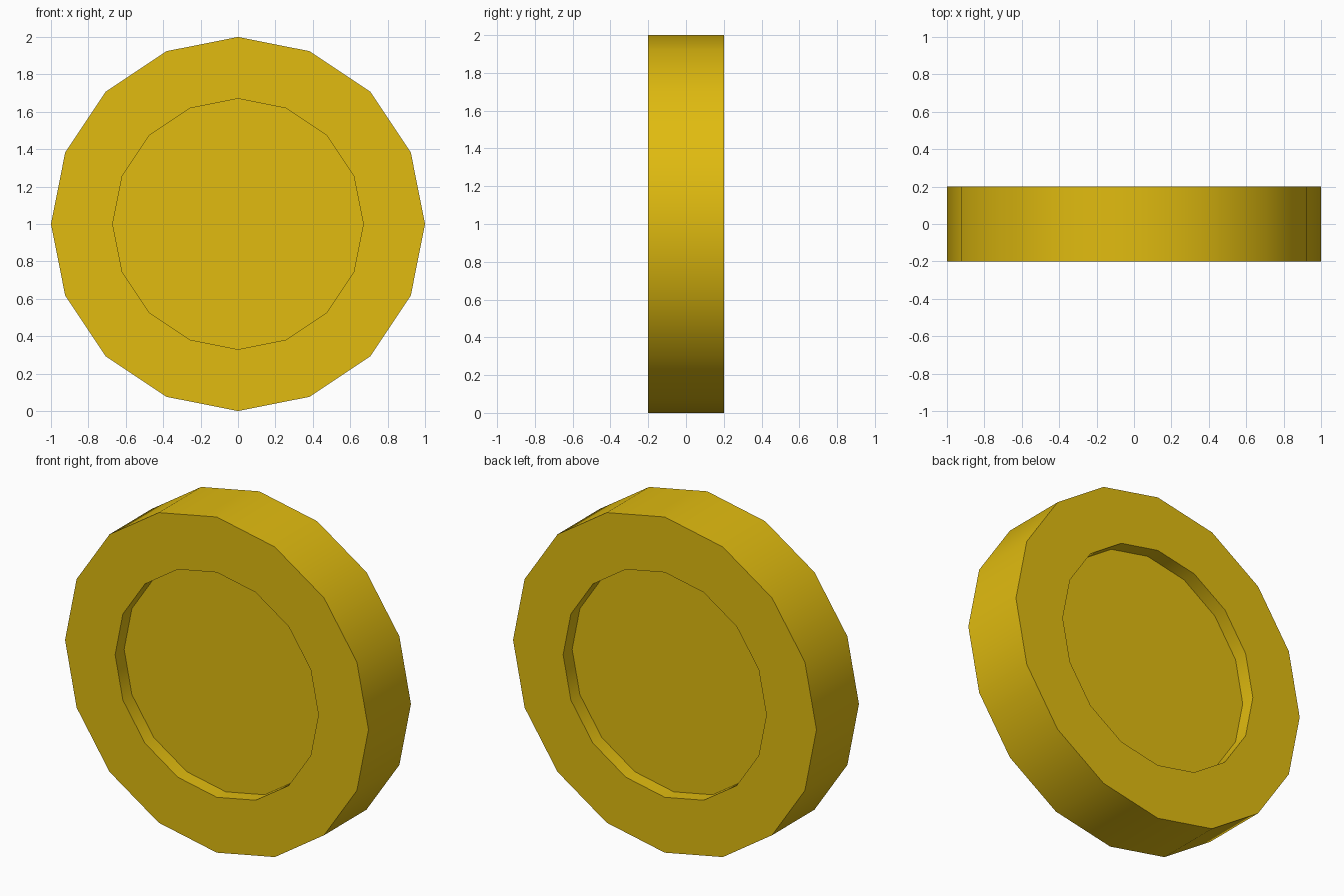
import bpy, bmesh, math

if "Cube" in bpy.data.objects:
    bpy.data.objects.remove(bpy.data.objects["Cube"])

SIDES = 16
RADIUS, INNER, HALF, DEPTH = 1.0, 0.67, 0.2, 0.085

gold = bpy.data.materials.new("gold yellow")
gold.diffuse_color = (0.75, 0.5, 0.005, 1)
gold.use_nodes = True
gold.node_tree.nodes["Principled BSDF"].inputs["Base Color"].default_value = gold.diffuse_color

bm = bmesh.new()


def ring(r, y):
    """One 16-sided ring around the y axis, with a corner at the top."""
    return [bm.verts.new((r * math.cos(2 * math.pi * i / SIDES), y,
                          1 + r * math.sin(2 * math.pi * i / SIDES)))
            for i in range(SIDES)]


# coin profile: front recess, front rim, edge, back rim, back recess
profile = [(INNER, -HALF + DEPTH), (INNER, -HALF), (RADIUS, -HALF),
           (RADIUS, HALF), (INNER, HALF), (INNER, HALF - DEPTH)]
rings = [ring(r, y) for r, y in profile]
for a, b in zip(rings, rings[1:]):
    for i in range(SIDES):
        j = (i + 1) % SIDES
        bm.faces.new((a[i], a[j], b[j], b[i]))

# recessed front and back discs
bm.faces.new(rings[0])
bm.faces.new(rings[-1])
bmesh.ops.recalc_face_normals(bm, faces=bm.faces)

mesh = bpy.data.meshes.new("coin")
bm.to_mesh(mesh)
bm.free()
mesh.materials.append(gold)
coin = bpy.data.objects.new("coin", mesh)
bpy.context.collection.objects.link(coin)

# smooth round edge, crisp rims
bpy.context.view_layer.objects.active = coin
coin.select_set(True)
bpy.ops.object.shade_smooth_by_angle(angle=math.radians(40))
